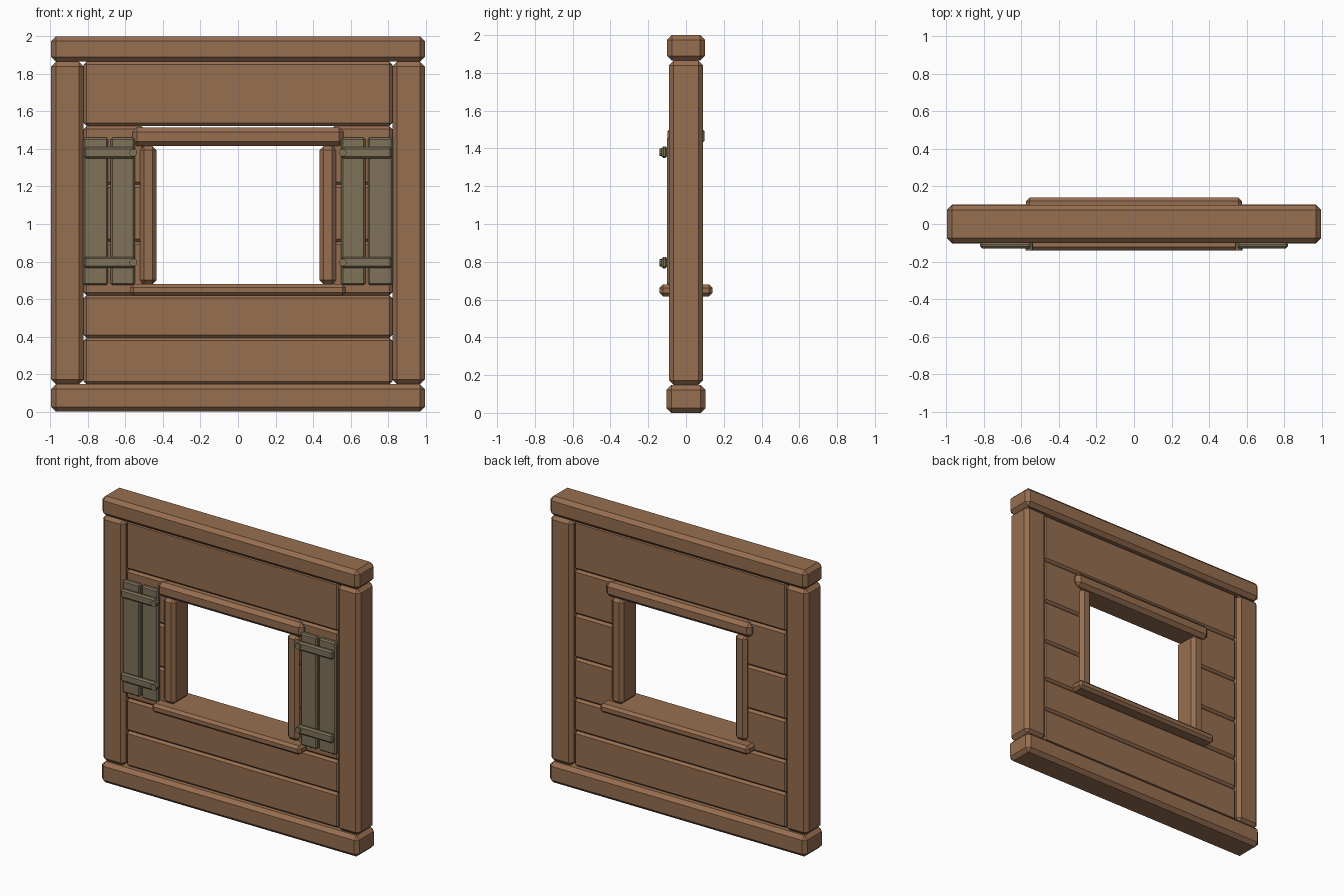
import bpy, bmesh, math
from mathutils import Matrix, Vector

cube = bpy.data.objects.get("Cube")
if cube:
    bpy.data.objects.remove(cube, do_unlink=True)


def material(name, rgb):
    mat = bpy.data.materials.new(name)
    mat.use_nodes = True
    mat.diffuse_color = (*rgb, 1)
    mat.node_tree.nodes["Principled BSDF"].inputs["Base Color"].default_value = (*rgb, 1)
    return mat


brown = material("brown wood", (0.305, 0.156, 0.08))
grey = material("weathered wood", (0.209, 0.168, 0.098))


def finish(name, bm, mat):
    mesh = bpy.data.meshes.new(name)
    bm.to_mesh(mesh)
    bm.free()
    mesh.materials.append(mat)
    obj = bpy.data.objects.new(name, mesh)
    bpy.context.collection.objects.link(obj)
    return obj


def beam(name, x, y, z, chamfer, mat=brown):
    """Box between the given (min, max) ranges with chamfered edges."""
    lo, hi = Vector((x[0], y[0], z[0])), Vector((x[1], y[1], z[1]))
    bm = bmesh.new()
    bmesh.ops.create_cube(bm, size=1, matrix=Matrix.Translation((lo + hi) / 2)
                          @ Matrix.Diagonal((*(hi - lo), 1)))
    bmesh.ops.bevel(bm, geom=bm.edges[:], offset=chamfer, segments=1,
                    affect='EDGES', clamp_overlap=True)
    return finish(name, bm, mat)


def peg(name, x, z):
    """Short round peg pointing forward through a batten."""
    bm = bmesh.new()
    bmesh.ops.create_cone(bm, cap_ends=True, segments=10, radius1=0.021, radius2=0.021,
                          depth=0.04, matrix=Matrix.Translation((x, -0.12, z))
                          @ Matrix.Rotation(math.pi / 2, 4, 'X'))
    return finish(name, bm, grey)


def both(d):
    return (-d, d)


def sided(side, inner, outer):
    return tuple(sorted((side * inner, side * outer)))


# Outer frame
beam("top_beam", both(0.995), both(0.1), (1.865, 2), 0.025)
beam("bottom_beam", both(0.995), both(0.103), (0, 0.147), 0.025)

# Full-width wall planks
for i, z in enumerate([(0.147, 0.393), (0.393, 0.62), (1.522, 1.865)]):
    beam(f"wall_plank_{i + 1}", both(0.822), both(0.065), z, 0.015)

# Window lintel and sill
beam("window_lintel", both(0.563), both(0.098), (1.415, 1.515), 0.025)
beam("window_sill", both(0.575), both(0.14), (0.617, 0.68), 0.018)

for side, label in ((1, "left"), (-1, "right")):
    # Post, jamb and short planks beside the window
    beam(f"{label}_post", sided(side, 0.822, 0.995), both(0.09), (0.147, 1.865), 0.025)
    beam(f"{label}_jamb", sided(side, 0.433, 0.523), both(0.09), (0.68, 1.415), 0.022)
    for i, z in enumerate([(0.62, 0.905), (0.905, 1.21), (1.21, 1.522)]):
        beam(f"{label}_short_plank_{i + 1}", sided(side, 0.5, 0.822), both(0.065), z, 0.015)

    # Shutter boards, battens and pegs
    for i, x in enumerate([(0.55, 0.678), (0.692, 0.825)]):
        beam(f"{label}_shutter_board_{i + 1}", sided(side, *x), (-0.1, -0.064),
             (0.675, 1.46), 0.009, grey)
    for label_z, z in (("lower", 0.795), ("upper", 1.38)):
        beam(f"{label}_{label_z}_batten", sided(side, 0.55, 0.82), (-0.13, -0.098),
             (z - 0.03, z + 0.03), 0.01, grey)
        peg(f"{label}_{label_z}_peg", side * 0.557, z)
